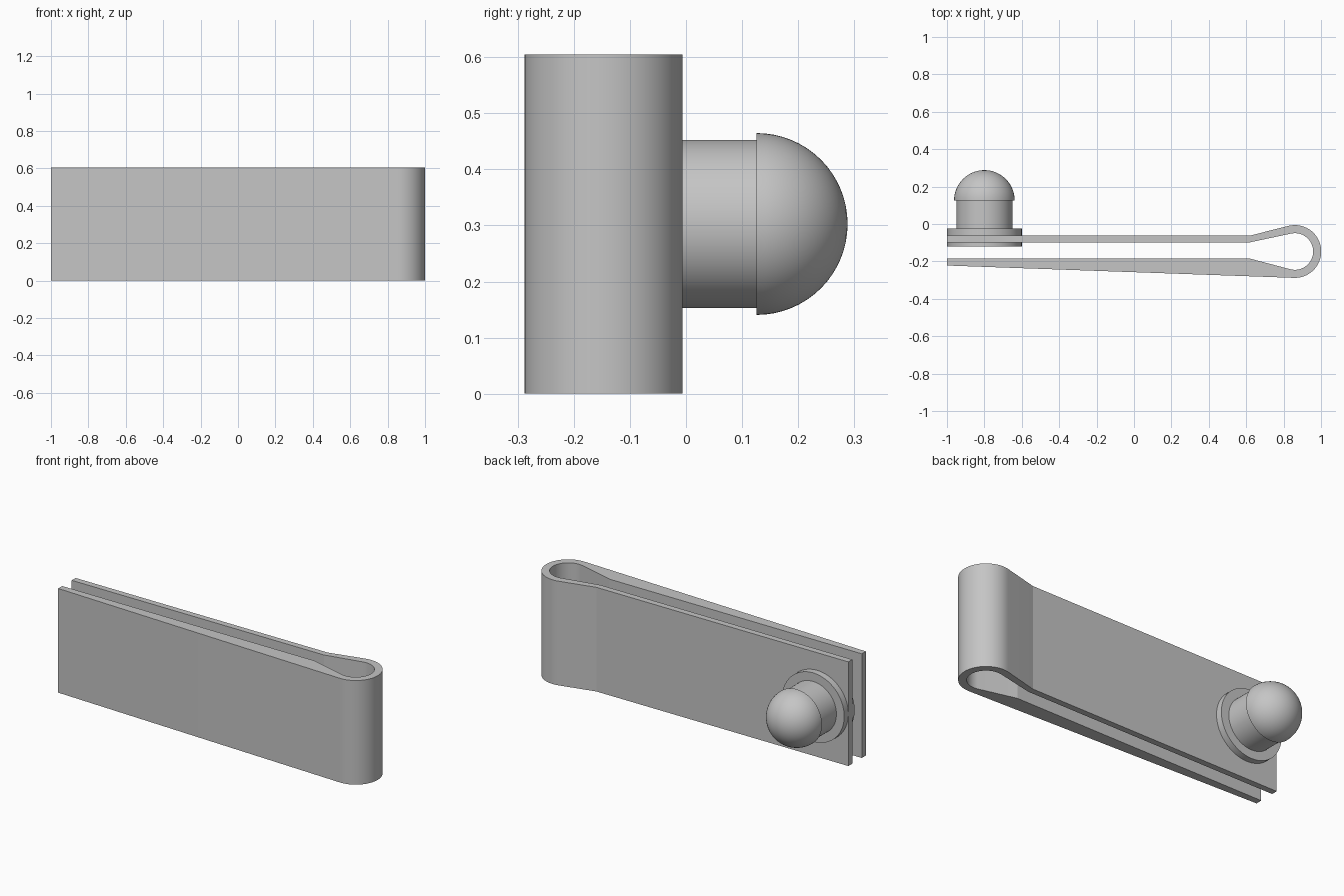
import bpy, bmesh
from math import atan2, acos, hypot, cos, sin, pi, radians
from mathutils import Matrix, Vector

if "Cube" in bpy.data.objects:
    bpy.data.objects.remove(bpy.data.objects["Cube"], do_unlink=True)

HEIGHT = 0.605
LOOP_X, LOOP_Y = 0.86, -0.147

grey = bpy.data.materials.new("plain grey")
grey.use_nodes = True
colour = (0.56, 0.56, 0.56, 1)
grey.diffuse_color = colour
grey.node_tree.nodes["Principled BSDF"].inputs["Base Color"].default_value = colour


def finish(bm, name, angle):
    bmesh.ops.recalc_face_normals(bm, faces=bm.faces)
    mesh = bpy.data.meshes.new(name)
    bm.to_mesh(mesh)
    bm.free()
    mesh.materials.append(grey)
    obj = bpy.data.objects.new(name, mesh)
    bpy.context.collection.objects.link(obj)
    bpy.ops.object.select_all(action='DESELECT')
    obj.select_set(True)
    bpy.context.view_layer.objects.active = obj
    bpy.ops.object.shade_smooth_by_angle(angle=radians(angle))
    return obj


def tangent_angle(point, radius, side):
    """Angle on the loop circle where the line from point touches it."""
    dx, dy = point[0] - LOOP_X, point[1] - LOOP_Y
    return atan2(dy, dx) + side * acos(radius / hypot(dx, dy))


def loop_path(back, front, radius, steps=40):
    """Path from the back arm round the loop to the front arm."""
    a = tangent_angle(back, radius, -1)
    b = tangent_angle(front, radius, 1)
    arc = [a + (b - a) * i / steps for i in range(steps + 1)]
    return [back] + [(LOOP_X + radius * cos(t), LOOP_Y + radius * sin(t)) for t in arc] + [front]


# Spring clip: folded strip extruded upwards
outer = [(-1, -0.062)] + loop_path((0.62, -0.062), (-1, -0.222), 0.141)
inner = [(-1, -0.098)] + loop_path((0.62, -0.098), (0.62, -0.185), 0.098) + [(-1, -0.185)]
bm = bmesh.new()
base = bm.faces.new([bm.verts.new((x, y, 0)) for x, y in outer + inner[::-1]])
top = bmesh.ops.extrude_face_region(bm, geom=[base])["geom"]
bmesh.ops.translate(bm, vec=(0, 0, HEIGHT),
                    verts=[v for v in top if isinstance(v, bmesh.types.BMVert)])
finish(bm, "spring_clip", 10)


# Stud parts: (radius, y) profiles turned about the y axis
def turned(name, profile, steps=64):
    bm = bmesh.new()
    centre = Vector((-0.8, 0, HEIGHT / 2))
    verts = [bm.verts.new(centre + Vector((r, y, 0))) for r, y in profile]
    edges = [bm.edges.new(pair) for pair in zip(verts, verts[1:])]
    bmesh.ops.spin(bm, geom=verts + edges, cent=centre, axis=(0, 1, 0),
                   angle=2 * pi, steps=steps)
    bmesh.ops.remove_doubles(bm, verts=bm.verts, dist=0.0001)
    return finish(bm, name, 30)


def cylinder(name, radius, y0, y1):
    return turned(name, [(0, y0), (radius, y0), (radius, y1), (0, y1)])


cylinder("stud_flange", 0.2, -0.12, -0.024)
cylinder("stud_stem", 0.15, -0.024, 0.126)
dome = [(0.162 * cos(i * pi / 32), 0.126 + 0.162 * sin(i * pi / 32)) for i in range(16)]
turned("stud_dome", [(0, 0.126)] + dome + [(0, 0.288)])
